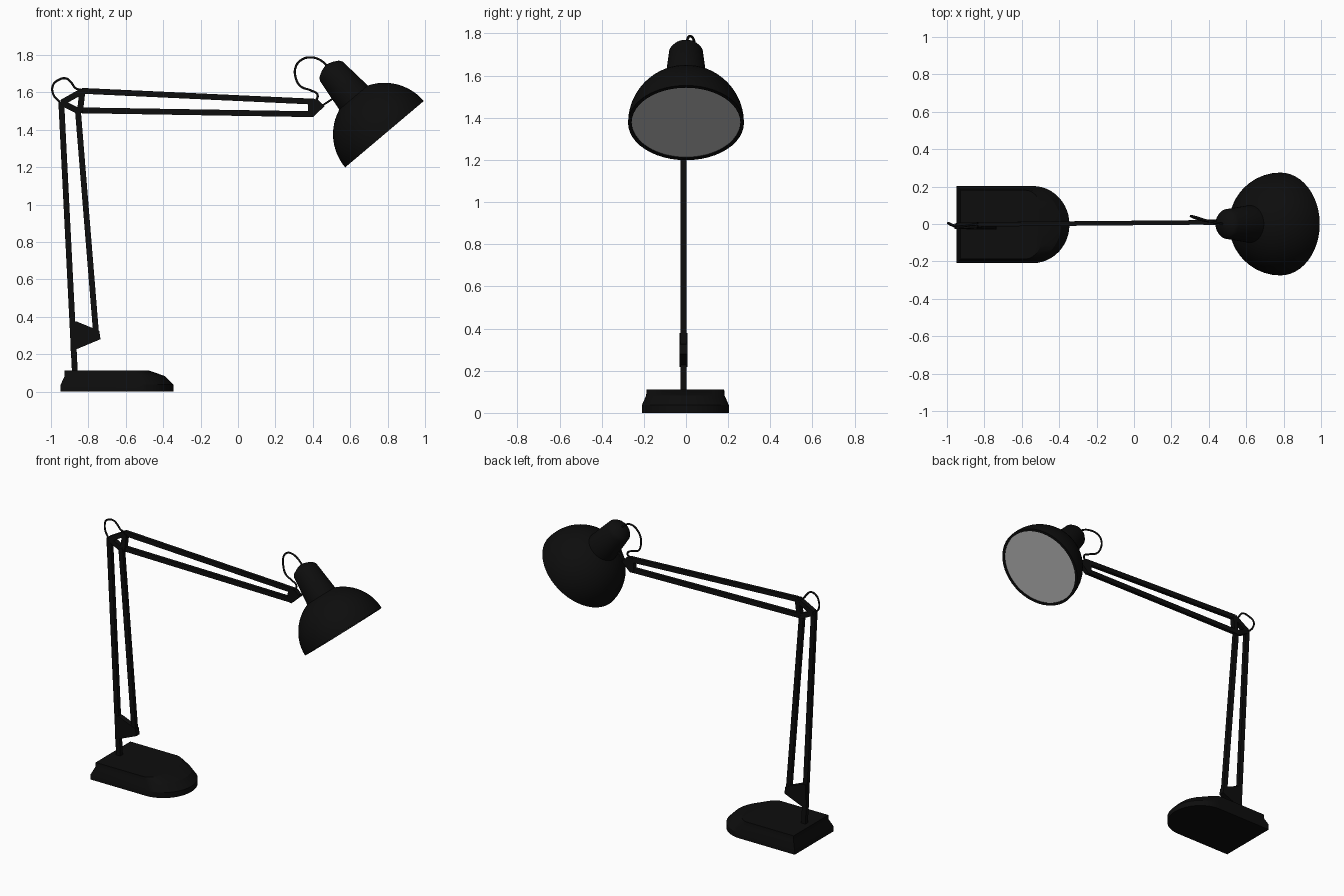
import bpy, bmesh, math
from mathutils import Vector, Matrix

cube = bpy.data.objects.get("Cube")
if cube:
    bpy.data.objects.remove(cube, do_unlink=True)


def material(name, value):
    m = bpy.data.materials.new(name)
    m.use_nodes = True
    color = (value, value, value, 1)
    m.diffuse_color = color
    m.node_tree.nodes["Principled BSDF"].inputs["Base Color"].default_value = color
    return m


black = material("black_paint", 0.004)
grey = material("pale_grey", 0.5)


def finish(name, bm, mat, smooth=None):
    bmesh.ops.recalc_face_normals(bm, faces=bm.faces)
    mesh = bpy.data.meshes.new(name)
    bm.to_mesh(mesh)
    bm.free()
    mesh.materials.append(mat)
    ob = bpy.data.objects.new(name, mesh)
    bpy.context.collection.objects.link(ob)
    if smooth:
        bpy.ops.object.select_all(action="DESELECT")
        ob.select_set(True)
        bpy.context.view_layer.objects.active = ob
        bpy.ops.object.shade_smooth_by_angle(angle=math.radians(smooth))
    return ob


def loft(name, rings, mat, smooth=None, cap_start=True):
    """Skin a list of equal-length closed rings."""
    bm = bmesh.new()
    loops = [[bm.verts.new(p) for p in ring] for ring in rings]
    n = len(loops[0])
    for a, b in zip(loops, loops[1:]):
        for i in range(n):
            j = (i + 1) % n
            bm.faces.new((a[i], a[j], b[j], b[i]))
    if cap_start:
        bm.faces.new(loops[0])
    bm.faces.new(loops[-1])
    return finish(name, bm, mat, smooth)


def bar(name, a, b, width=0.031, depth=0.027):
    """Straight rectangular bar between two points."""
    a, b = Vector(a), Vector(b)
    z = (b - a).normalized()
    x = Vector((0, 1, 0)).cross(z).normalized()
    y = z.cross(x)
    rot = Matrix((x, y, z)).transposed().to_4x4()
    size = Matrix.Diagonal((width, depth, (b - a).length, 1))
    bm = bmesh.new()
    bmesh.ops.create_cube(bm, size=1, matrix=Matrix.Translation((a + b) / 2) @ rot @ size)
    return finish(name, bm, black)


def plate(name, outline, y, half):
    """Flat plate from an x-z outline."""
    rings = [[(px, y + s * half, pz) for px, pz in outline] for s in (-1, 1)]
    return loft(name, rings, black)


def wire(name, points, radius):
    curve = bpy.data.curves.new(name, "CURVE")
    curve.dimensions = "3D"
    curve.bevel_depth = radius
    curve.bevel_resolution = 2
    curve.resolution_u = 6
    curve.use_fill_caps = True
    spline = curve.splines.new("BEZIER")
    spline.bezier_points.add(len(points) - 1)
    for bp, p in zip(spline.bezier_points, points):
        bp.co = p
        bp.handle_left_type = bp.handle_right_type = "AUTO"
    curve.materials.append(black)
    ob = bpy.data.objects.new(name, curve)
    bpy.context.collection.objects.link(ob)


# Base: a rounded-front slab with sloping shoulders
def base_ring(back, front, straight, half, z):
    pts = [(back, half, z)]
    for i in range(25):
        t = math.pi / 2 - math.pi * i / 24
        pts.append((straight + (front - straight) * math.cos(t), half * math.sin(t), z))
    pts.append((back, -half, z))
    return [(x, y - 0.003, z) for x, y, z in pts]


loft("base", [
    base_ring(-0.95, -0.345, -0.54, 0.206, 0),
    base_ring(-0.948, -0.345, -0.54, 0.206, 0.037),
    base_ring(-0.927, -0.39, -0.55, 0.186, 0.083),
    base_ring(-0.927, -0.475, -0.58, 0.184, 0.112),
], black, 25)

# Lower arm: two bars and the pivot plate
LY = -0.012
bar("lower_arm_back_bar", (-0.872, LY, 0.1), (-0.945, LY, 1.55))
bar("lower_arm_front_bar", (-0.758, LY, 0.30), (-0.856, LY, 1.505))
plate("lower_pivot_plate", [(-0.893, 0.378), (-0.863, 0.375), (-0.742, 0.325),
                            (-0.735, 0.28), (-0.86, 0.228), (-0.895, 0.217)], LY, 0.018)

# Elbow: triangular frame
elbow = [(-0.942, -0.01, 1.545), (-0.832, -0.004, 1.607), (-0.845, -0.006, 1.495)]
for i, side in enumerate(("top", "front", "bottom")):
    bar("elbow_" + side + "_link", elbow[i], elbow[(i + 1) % 3], 0.032, 0.032)

# Upper arm: two bars and the end plate
bar("upper_arm_top_bar", (-0.835, -0.002, 1.608), (0.41, 0.009, 1.55), depth=0.024)
bar("upper_arm_bottom_bar", (-0.855, -0.002, 1.504), (0.40, 0.009, 1.483), depth=0.024)
plate("end_plate", [(0.375, 1.56), (0.425, 1.562), (0.462, 1.525),
                    (0.40, 1.467), (0.372, 1.472)], 0.009, 0.015)
bar("shade_link", (0.44, 0.005, 1.522), (0.55, 0, 1.595), 0.01, 0.012)

# Shade: hemispherical bowl with a tapered socket, turned around a tilted axis
R = 0.275
profile = [(0.258, 0.005), (0.258, 0), (R, 0)]
for i in range(1, 13):
    t = math.acos(0.1 / R) * i / 12
    profile.append((R * math.cos(t), R * math.sin(t)))
profile += [(0.08, 0.44), (0.068, 0.458), (0.035, 0.476), (0.006, 0.484)]
tilt = Matrix.Translation((0.783, 0, 1.376)) @ Matrix.Rotation(-0.701, 4, "Y")


def circle(r, h, n=48):
    return [tilt @ Vector((r * math.cos(2 * math.pi * i / n), r * math.sin(2 * math.pi * i / n), h))
            for i in range(n)]


loft("shade", [circle(r, h) for r, h in profile], black, 30, cap_start=False)

# Diffuser disc closing the shade
bm = bmesh.new()
bm.faces.new([bm.verts.new(p) for p in reversed(circle(0.258, 0.005))])
disc = finish("diffuser", bm, grey)
if disc.data.polygons[0].normal.z > 0:
    disc.data.flip_normals()

# Loose cables at the elbow and behind the shade
wire("elbow_cable", [(-0.955, -0.015, 1.55), (-0.988, 0, 1.59), (-0.99, 0.004, 1.635),
                     (-0.962, -0.008, 1.665), (-0.918, -0.012, 1.674), (-0.89, -0.008, 1.65),
                     (-0.868, -0.005, 1.622), (-0.82, -0.002, 1.61)], 0.006)
wire("shade_cable", [(0.415, 0.01, 1.55), (0.425, 0.012, 1.588), (0.39, 0.015, 1.61),
                     (0.335, 0.028, 1.632), (0.308, 0.04, 1.68), (0.308, 0.042, 1.734),
                     (0.335, 0.036, 1.771), (0.385, 0.02, 1.787), (0.435, 0.008, 1.775),
                     (0.48, 0, 1.74)], 0.006)
